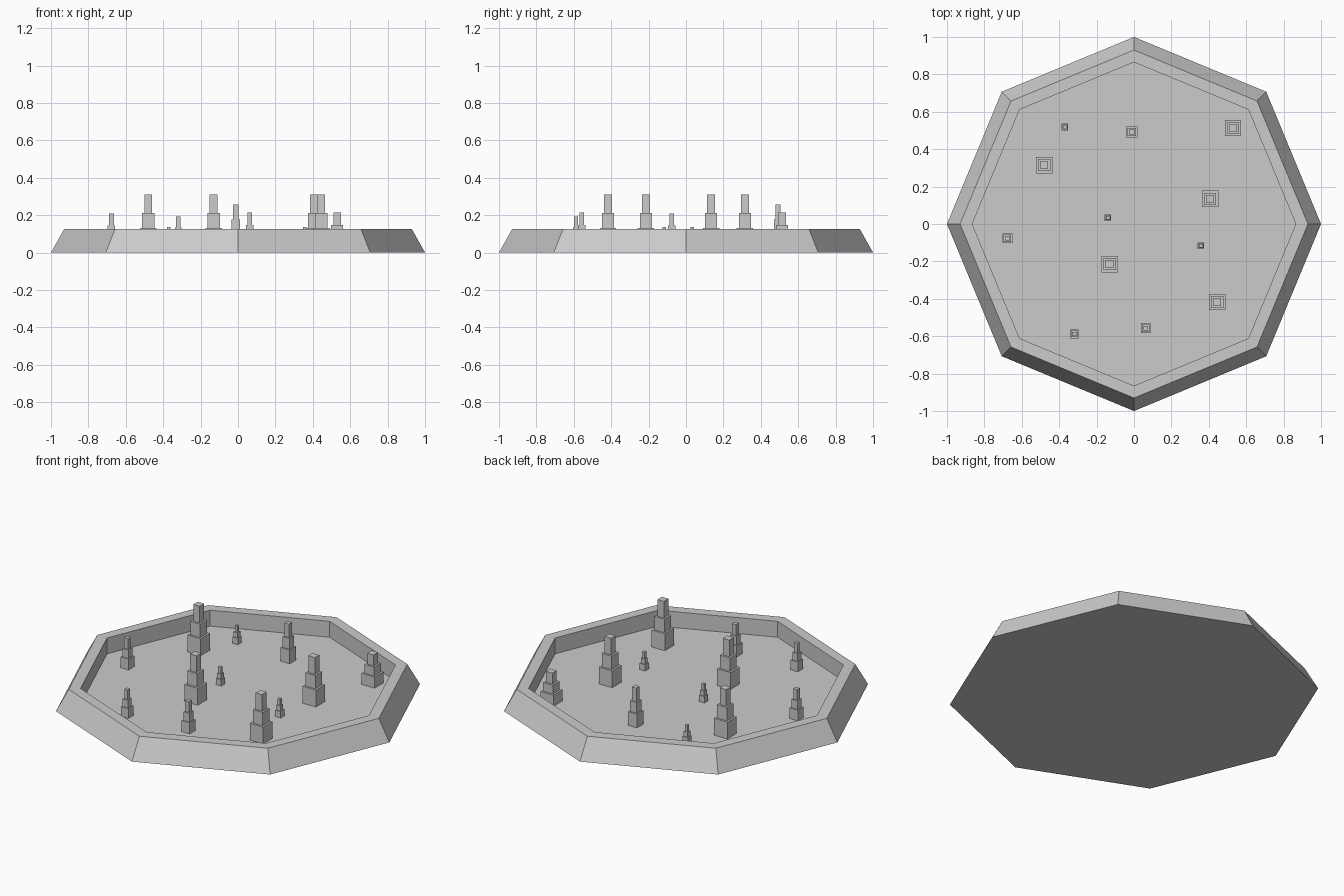
import bpy, bmesh, math
from mathutils import Matrix

if "Cube" in bpy.data.objects:
    bpy.data.objects.remove(bpy.data.objects["Cube"])

FLOOR = 0.03


def finish(name, bm):
    bmesh.ops.recalc_face_normals(bm, faces=bm.faces[:])
    mesh = bpy.data.meshes.new(name)
    bm.to_mesh(mesh)
    bm.free()
    obj = bpy.data.objects.new(name, mesh)
    bpy.context.collection.objects.link(obj)
    return obj


def basin():
    # octagonal tray: sloped outside, flat rim, upright inner wall, sunken floor
    profile = [(1.0, 0.0), (0.93, 0.125), (0.865, 0.125), (0.865, FLOOR)]
    n = 8
    bm = bmesh.new()
    rings = [[bm.verts.new((r * math.cos(2 * math.pi * i / n),
                            r * math.sin(2 * math.pi * i / n), z))
              for i in range(n)] for r, z in profile]
    for a, b in zip(rings, rings[1:]):
        for i in range(n):
            j = (i + 1) % n
            bm.faces.new((a[i], a[j], b[j], b[i]))
    bm.faces.new(rings[0])
    bm.faces.new(rings[-1])
    finish("octagonal_basin", bm)


def tower(name, x, y, width, top):
    # three stacked square blocks, each narrower than the one below
    bm = bmesh.new()
    height = top - FLOOR
    for w, lo, hi in ((1.0, 0.0, 0.36), (0.74, 0.36, 0.645), (0.48, 0.645, 1.0)):
        s = w * width
        mat = (Matrix.Translation((x, y, FLOOR + height * (lo + hi) / 2))
               @ Matrix.Diagonal((s, s, height * (hi - lo), 1)))
        bmesh.ops.create_cube(bm, size=1, matrix=mat)
    finish(name, bm)


basin()

# x, y, base width, top height
towers = [
    (-0.48, 0.315, 0.088, 0.31), (0.407, 0.134, 0.088, 0.31),
    (-0.13, -0.214, 0.088, 0.31), (0.445, -0.417, 0.088, 0.31),
    (0.53, 0.513, 0.086, 0.214), (-0.012, 0.492, 0.06, 0.257),
    (-0.677, -0.076, 0.053, 0.208), (0.063, -0.557, 0.053, 0.214),
    (-0.32, -0.588, 0.047, 0.192), (-0.37, 0.519, 0.036, 0.136),
    (-0.14, 0.034, 0.036, 0.136), (0.357, -0.116, 0.036, 0.136),
]
for i, t in enumerate(towers):
    tower(f"stepped_tower_{i + 1}", *t)
